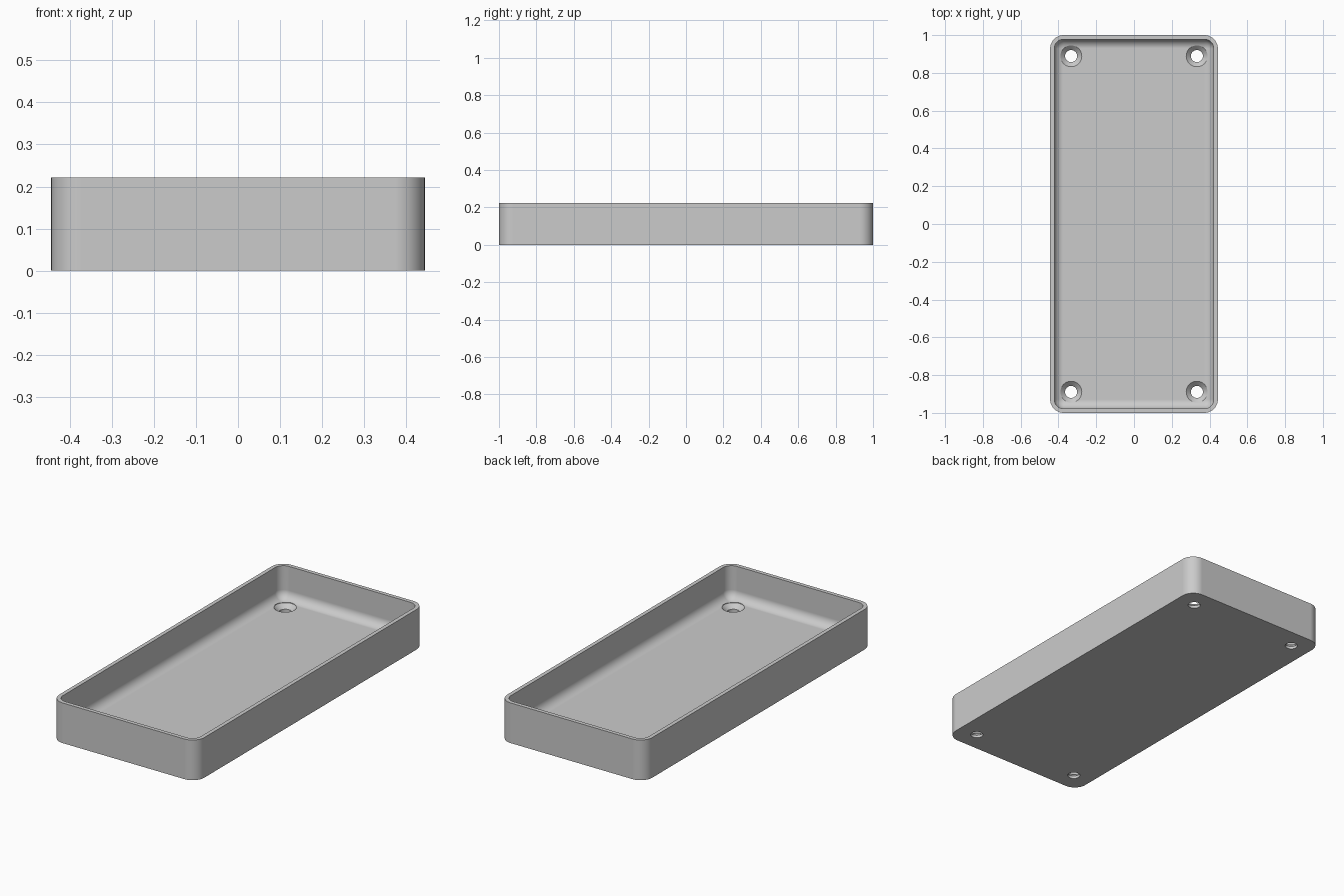
import bpy
import bmesh
from math import sin, cos, pi

cube = bpy.data.objects.get("Cube")
if cube:
    bpy.data.objects.remove(cube, do_unlink=True)

HALF_X, HALF_Y, HEIGHT = 0.444, 1.0, 0.222
WALL, FLOOR, FILLET = 0.022, 0.04, 0.049
CORNER = 0.072
HOLE_X, HOLE_Y = 0.333, 0.889
CORNER_STEPS, FILLET_STEPS, HOLE_SIDES = 12, 12, 40

grey = bpy.data.materials.new("plain grey")
grey.use_nodes = True
colour = (0.6, 0.6, 0.6, 1)
grey.diffuse_color = colour
grey.node_tree.nodes["Principled BSDF"].inputs["Base Color"].default_value = colour


def rounded_ring(bm, inset, z):
    """Rounded rectangle of vertices, offset inward from the outer wall."""
    r = CORNER - inset
    cx, cy = HALF_X - CORNER, HALF_Y - CORNER
    ring = []
    for q, (sx, sy) in enumerate([(1, 1), (-1, 1), (-1, -1), (1, -1)]):
        for i in range(CORNER_STEPS + 1):
            a = (q + i / CORNER_STEPS) * pi / 2
            ring.append(bm.verts.new((sx * cx + r * cos(a), sy * cy + r * sin(a), z)))
    return ring


def circle_ring(bm, x, y, r, z):
    steps = [2 * pi * i / HOLE_SIDES for i in range(HOLE_SIDES)]
    return [bm.verts.new((x + r * cos(a), y + r * sin(a), z)) for a in steps]


def skin(bm, rings):
    """Join successive rings with quads and cap both ends."""
    for low, high in zip(rings, rings[1:]):
        n = len(low)
        for i in range(n):
            j = (i + 1) % n
            bm.faces.new((low[i], low[j], high[j], high[i]))
    bm.faces.new(rings[0][::-1])
    bm.faces.new(rings[-1])


def make_object(name, bm):
    bmesh.ops.recalc_face_normals(bm, faces=bm.faces)
    mesh = bpy.data.meshes.new(name)
    bm.to_mesh(mesh)
    bm.free()
    mesh.materials.append(grey)
    obj = bpy.data.objects.new(name, mesh)
    bpy.context.collection.objects.link(obj)
    return obj


# Tray: outer wall, rim, inner wall, then a rounded fillet into the floor
profile = [(0, 0), (0, HEIGHT), (WALL, HEIGHT)]
for i in range(FILLET_STEPS + 1):
    a = i / FILLET_STEPS * pi / 2
    profile.append((WALL + FILLET * (1 - cos(a)), FLOOR + FILLET * (1 - sin(a))))
bm = bmesh.new()
skin(bm, [rounded_ring(bm, inset, z) for inset, z in profile])
tray = make_object("tray", bm)

# Cutter for the four countersunk screw holes
hole_profile = [(0.032, -0.05), (0.032, 0.015), (0.0565, FLOOR - 0.001), (0.0565, 0.15)]
bm = bmesh.new()
for sx in (-1, 1):
    for sy in (-1, 1):
        skin(bm, [circle_ring(bm, sx * HOLE_X, sy * HOLE_Y, r, z) for r, z in hole_profile])
cutter = make_object("screw_hole_cutter", bm)
cutter.hide_render = True

# Cut the holes and remove the cutter
bpy.context.view_layer.objects.active = tray
tray.select_set(True)
cut = tray.modifiers.new("screw holes", 'BOOLEAN')
cut.operation = 'DIFFERENCE'
cut.solver = 'EXACT'
cut.object = cutter
bpy.ops.object.modifier_apply(modifier=cut.name)
bpy.data.objects.remove(cutter, do_unlink=True)

# Smooth curves with crisp edges and flat large faces
bpy.ops.object.shade_smooth_by_angle(angle=pi / 6)
weighted = tray.modifiers.new("flat faces", 'WEIGHTED_NORMAL')
weighted.keep_sharp = True
